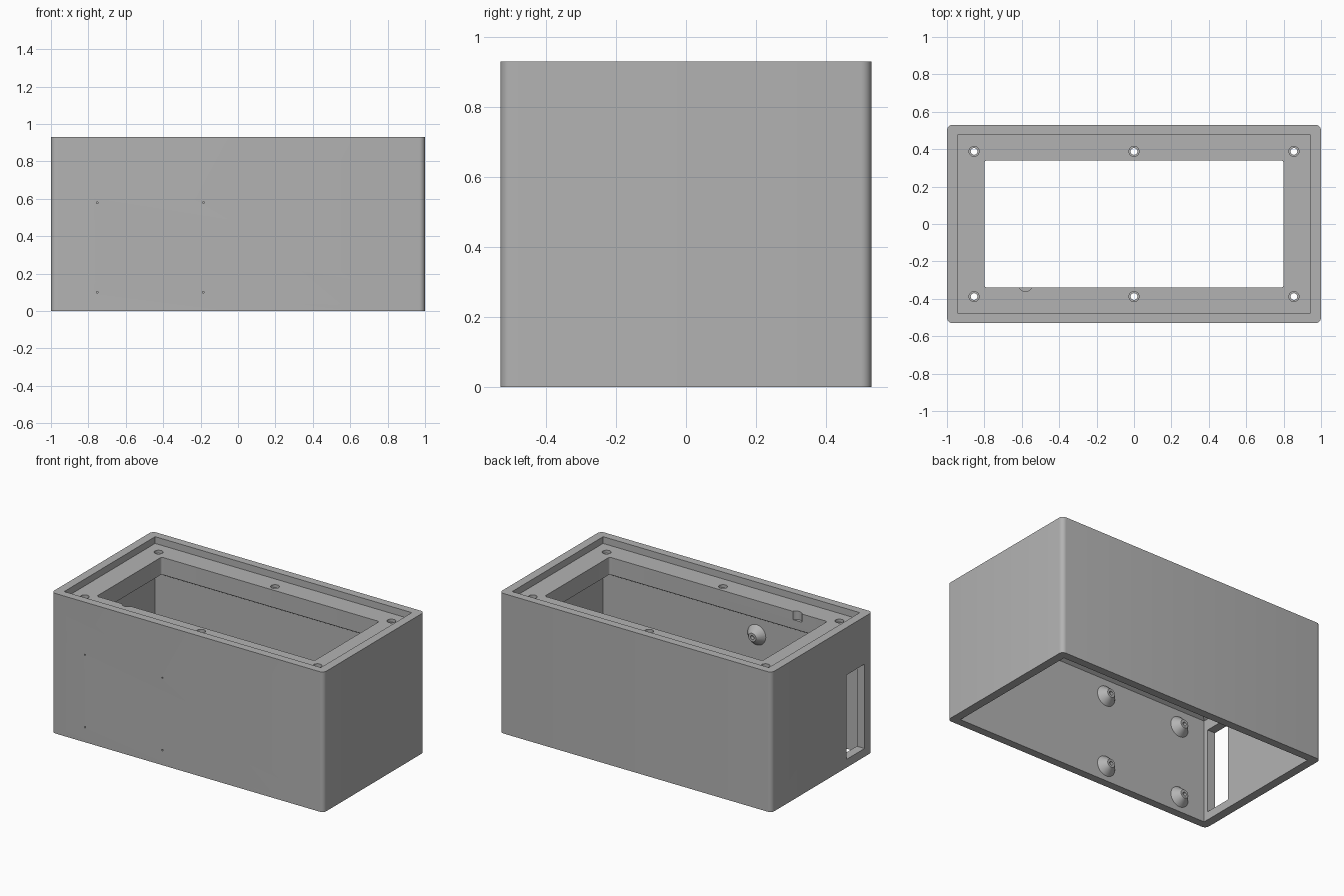
import bpy, bmesh, math
from mathutils import Matrix, Vector

cube = bpy.data.objects.get("Cube")
if cube:
    bpy.data.objects.remove(cube, do_unlink=True)

grey = bpy.data.materials.new("mid_grey_plastic")
grey.use_nodes = True
grey.diffuse_color = (0.45, 0.45, 0.45, 1)
grey.node_tree.nodes["Principled BSDF"].inputs["Base Color"].default_value = (0.45, 0.45, 0.45, 1)

HX, HY, TOP = 1.0, 0.53, 0.93      # outer half sizes and height
IX, IY = 0.943, 0.477              # inside of the walls
OX, OY = 0.80, 0.34                # opening in the ledge
LEDGE, LIP, SPRING = 0.885, 0.77, 0.69


def finish(name, bm):
    bmesh.ops.recalc_face_normals(bm, faces=bm.faces)
    mesh = bpy.data.meshes.new(name)
    bm.to_mesh(mesh)
    bm.free()
    mesh.materials.append(grey)
    obj = bpy.data.objects.new(name, mesh)
    bpy.context.collection.objects.link(obj)
    return obj


def box(name, x0, x1, y0, y1, z0, z1, radius=0, taper=None):
    """Box with optional rounded upright edges, or a tapered cap on top."""
    bm = bmesh.new()
    bmesh.ops.create_cube(bm, size=1)
    bmesh.ops.scale(bm, vec=(x1 - x0, y1 - y0, z1 - z0), verts=bm.verts)
    bmesh.ops.translate(bm, vec=((x0 + x1) / 2, (y0 + y1) / 2, (z0 + z1) / 2), verts=bm.verts)
    if radius:
        upright = [e for e in bm.edges
                   if abs(e.verts[0].co.z - e.verts[1].co.z) > 0.001]
        bmesh.ops.bevel(bm, geom=upright, offset=radius, segments=6,
                        profile=0.5, affect='EDGES')
    if taper:
        bm.normal_update()
        lid = max(bm.faces, key=lambda f: f.normal.z)
        cap = bmesh.ops.extrude_discrete_faces(bm, faces=[lid])["faces"][0]
        sx, sy, rise = taper
        bmesh.ops.scale(bm, vec=(sx, sy, 1), verts=cap.verts)
        bmesh.ops.translate(bm, vec=(0, 0, rise), verts=cap.verts)
    return finish(name, bm)


def cone(name, start, end, r0, r1, sides=24):
    """Cone or cylinder between two points."""
    a, b = Vector(start), Vector(end)
    axis = b - a
    bm = bmesh.new()
    turn = axis.to_track_quat('Z', 'Y').to_matrix().to_4x4()
    bmesh.ops.create_cone(bm, cap_ends=True, segments=sides, radius1=r0, radius2=r1,
                          depth=axis.length,
                          matrix=Matrix.Translation((a + b) / 2) @ turn)
    return finish(name, bm)


def combine(target, tool, operation):
    """Apply a boolean and throw the tool away."""
    mod = target.modifiers.new("shape", 'BOOLEAN')
    mod.operation, mod.object, mod.solver = operation, tool, 'EXACT'
    tool.hide_render = True
    graph = bpy.context.evaluated_depsgraph_get()
    mesh = bpy.data.meshes.new_from_object(target.evaluated_get(graph))
    target.modifiers.clear()
    target.data = mesh
    bpy.data.objects.remove(tool, do_unlink=True)


def cut(tool):
    combine(body, tool, 'DIFFERENCE')


# Outer shell, hollow from below with a sloping underside to the ledge
body = box("enclosure_body", -HX, HX, -HY, HY, 0, TOP, radius=0.03)
cut(box("cavity_cutter", -IX, IX, -IY, IY, -0.1, SPRING,
        taper=(OX / IX, OY / IY, LIP - SPRING)))

# Lid recess and the window through the ledge
cut(box("recess_cutter", -IX, IX, -IY, IY, LEDGE, 1.1))
cut(box("opening_cutter", -OX, OX, -OY, OY, 0.6, 1.05, radius=0.015))

# Six counterbored screw holes in the ledge
for x in (-0.855, 0, 0.855):
    for y in (-0.388, 0.388):
        cut(cone("screw_cutter", (x, y, 0.6), (x, y, 1), 0.018, 0.018))
        cut(cone("counterbore_cutter", (x, y, 0.865), (x, y, 1), 0.027, 0.027))

# Small notch in the front edge of the ledge
cut(cone("notch_cutter", (-0.58, -0.325, 0.83), (-0.58, -0.325, 0.95), 0.036, 0.036))

# Upright slot in the end wall
cut(box("slot_cutter", -1.1, -0.9, -0.445, -0.255, 0.055, 0.615))

# Conical standoffs inside the front wall, with pilot and pin holes
for x in (-0.753, -0.185):
    for z in (0.10, 0.58):
        combine(body, cone("standoff", (x, -0.49, z), (x, -0.43, z), 0.078, 0.028, 32), 'UNION')
        cut(cone("pilot_cutter", (x, -0.455, z), (x, -0.40, z), 0.013, 0.013, 16))
        cut(cone("pin_cutter", (x, -0.60, z), (x, -0.44, z), 0.005, 0.005, 10))

# Smooth the round parts and keep the corners crisp
for obj in bpy.context.selected_objects:
    obj.select_set(False)
body.select_set(True)
bpy.context.view_layer.objects.active = body
bpy.ops.object.shade_smooth_by_angle(angle=math.radians(25))
